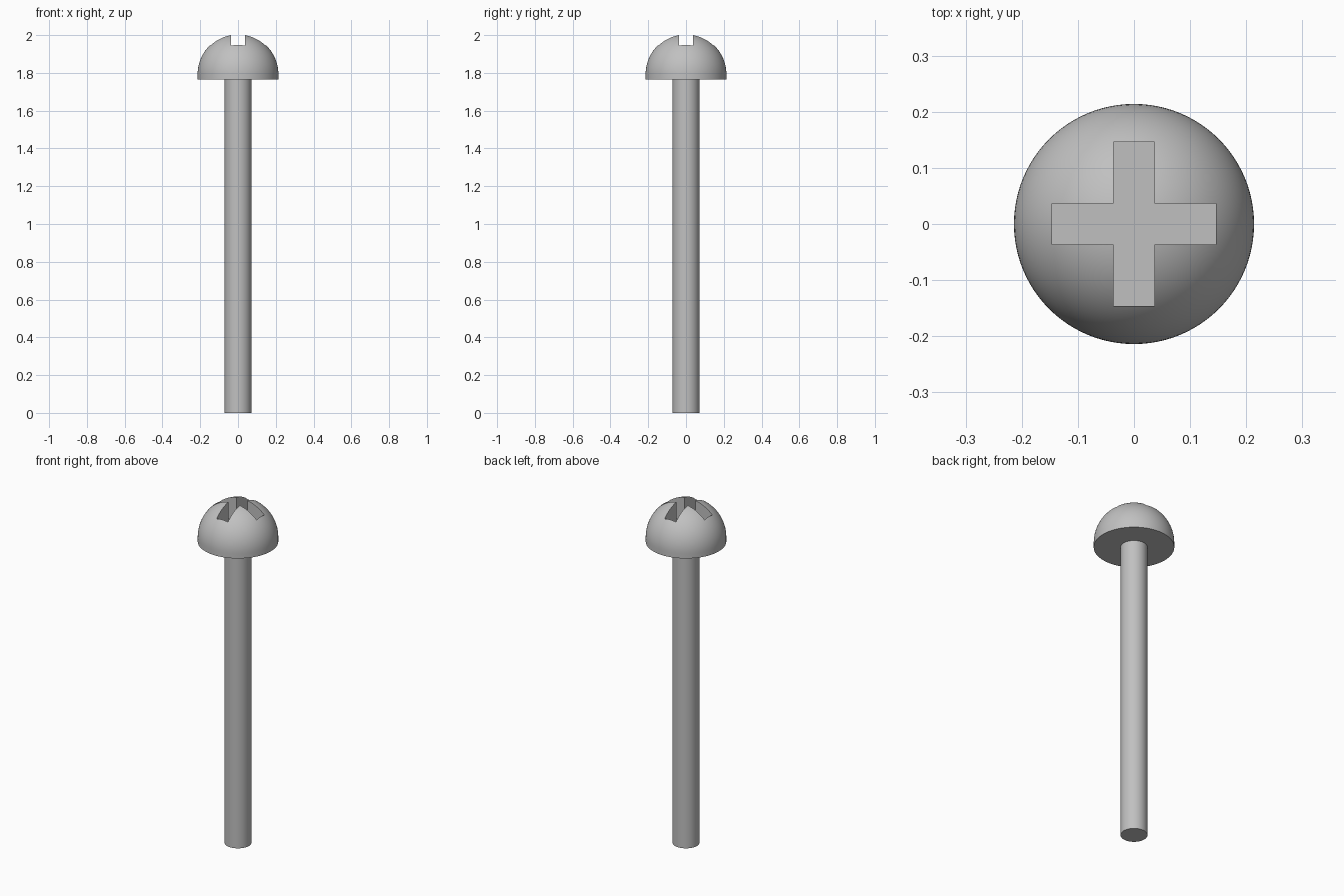
import bpy, bmesh, math
from mathutils import Matrix, Vector

cube = bpy.data.objects.get("Cube")
if cube:
    bpy.data.objects.remove(cube, do_unlink=True)

SHAFT_R, HEAD_R = 0.0715, 0.214
HEAD_BASE, DOME_Z = 1.765, 1.792
SLOT_HALF_W, SLOT_HALF_L, SLOT_FLOOR = 0.0365, 0.146, 1.86

steel = bpy.data.materials.new("steel_grey")
steel.use_nodes = True
colour = (0.53, 0.53, 0.53, 1)
steel.diffuse_color = colour
steel.node_tree.nodes["Principled BSDF"].inputs["Base Color"].default_value = colour


def make_object(name, bm):
    bmesh.ops.recalc_face_normals(bm, faces=bm.faces)
    mesh = bpy.data.meshes.new(name)
    bm.to_mesh(mesh)
    bm.free()
    mesh.materials.append(steel)
    obj = bpy.data.objects.new(name, mesh)
    bpy.context.collection.objects.link(obj)
    return obj


def lathe(name, profile, steps=96):
    bm = bmesh.new()
    verts = [bm.verts.new((r, 0, z)) for r, z in profile]
    edges = [bm.edges.new(pair) for pair in zip(verts, verts[1:])]
    bmesh.ops.spin(bm, geom=verts + edges, cent=(0, 0, 0), axis=(0, 0, 1),
                   angle=math.tau, steps=steps, use_duplicate=False)
    bmesh.ops.remove_doubles(bm, verts=bm.verts, dist=1e-5)
    return make_object(name, bm)


def smooth(obj):
    bpy.ops.object.select_all(action='DESELECT')
    obj.select_set(True)
    bpy.context.view_layer.objects.active = obj
    bpy.ops.object.shade_smooth_by_angle(angle=math.radians(30))


# Plain round shaft, its top end sunk into the head
top = HEAD_BASE + 0.02
shaft = lathe("shaft", [(0, 0), (SHAFT_R, 0), (SHAFT_R, top), (0, top)])

# Domed head with a short straight rim
arc = [i / 24 * math.pi / 2 for i in range(24)]
dome = [(HEAD_R * math.cos(a), DOME_Z + HEAD_R * math.sin(a)) for a in arc]
head = lathe("head", [(0, HEAD_BASE), (HEAD_R, HEAD_BASE)] + dome + [(0, DOME_Z + HEAD_R)])

# Cross-shaped cutter for the drive recess
w, l = SLOT_HALF_W, SLOT_HALF_L
bm = bmesh.new()
outline = []
for quarter in range(4):
    turn = Matrix.Rotation(quarter * math.pi / 2, 3, 'Z')
    for x, y in ((l, -w), (l, w), (w, w)):
        outline.append(bm.verts.new(turn @ Vector((x, y, SLOT_FLOOR))))
floor = bm.faces.new(outline)
raised = bmesh.ops.extrude_face_region(bm, geom=[floor], use_keep_orig=True)["geom"]
bmesh.ops.translate(bm, vec=(0, 0, 0.3),
                    verts=[v for v in raised if isinstance(v, bmesh.types.BMVert)])
cutter = make_object("cross_cutter", bm)
cutter.hide_render = True

# Cut the recess and bake it into the head
cut = head.modifiers.new("cross_recess", 'BOOLEAN')
cut.operation, cut.solver, cut.object = 'DIFFERENCE', 'EXACT', cutter
bpy.context.view_layer.objects.active = head
bpy.ops.object.modifier_apply(modifier=cut.name)
bpy.data.objects.remove(cutter, do_unlink=True)

for part in (shaft, head):
    smooth(part)
